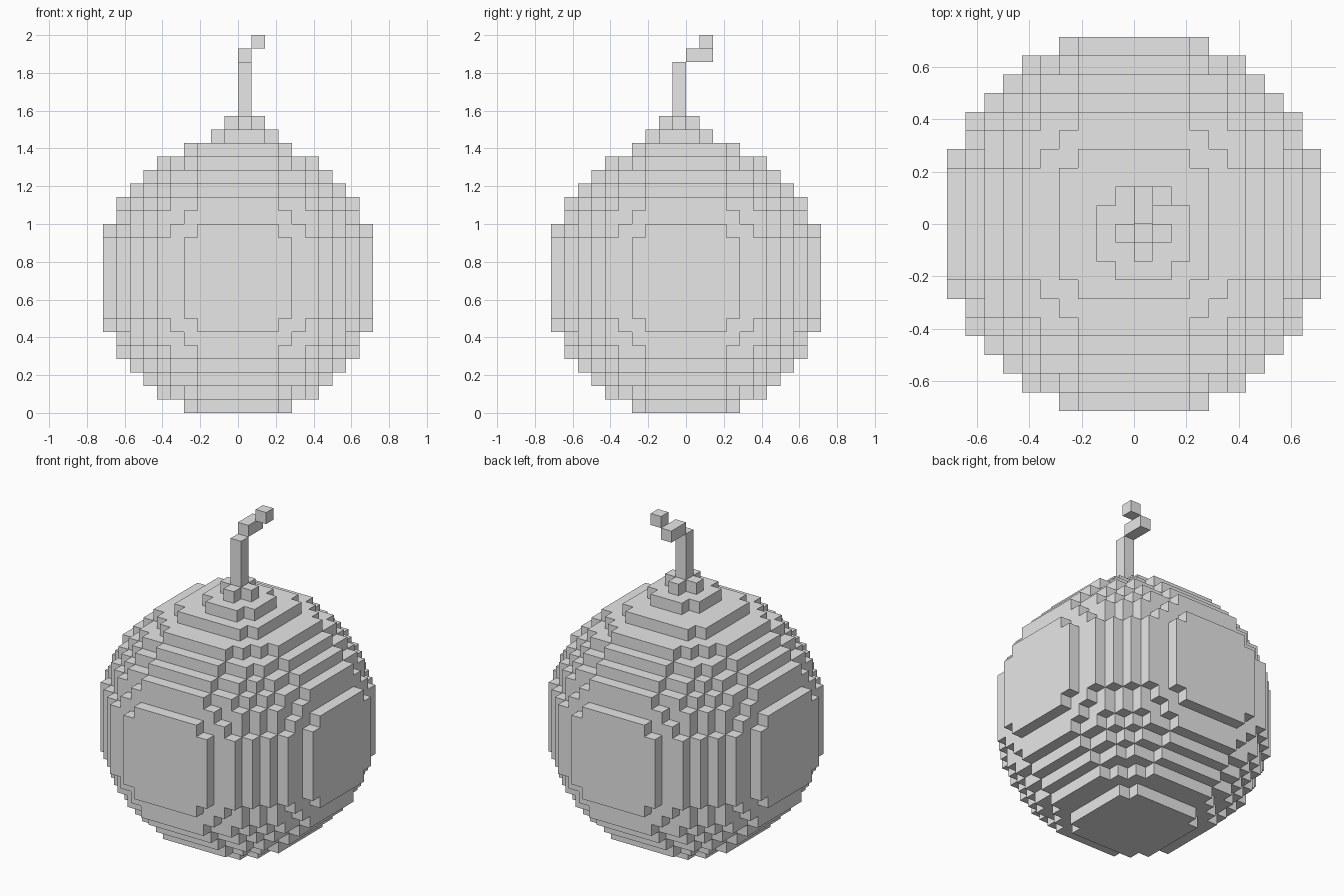
import bpy
import bmesh
from mathutils import Vector

cube = bpy.data.objects.get("Cube")
if cube:
    bpy.data.objects.remove(cube, do_unlink=True)

UNIT = 1 / 14          # edge of one block
R = 10                 # body half-width in blocks

grey = bpy.data.materials.new("light grey")
grey.use_nodes = True
colour = (0.8, 0.8, 0.8, 1)
grey.diffuse_color = colour
grey.node_tree.nodes["Principled BSDF"].inputs["Base Color"].default_value = colour


def blocks(x, y, z):
    """Cells of a box given as three (start, end) ranges."""
    return {(i, j, k) for i in range(*x) for j in range(*y) for k in range(*z)}


def build(name, cells):
    """Mesh of the outer skin of a set of cells."""
    bm = bmesh.new()
    for cell in cells:
        centre = Vector(cell) + Vector((0.5, 0.5, 0.5))
        for axis in range(3):
            for sign in (-1, 1):
                n = Vector((0, 0, 0))
                n[axis] = sign
                if tuple(int(c + d) for c, d in zip(cell, n)) in cells:
                    continue
                u = Vector((0, 0, 0))
                u[(axis + 1) % 3] = 1
                v = n.cross(u)
                corners = [centre + (n + a * u + b * v) / 2
                           for a, b in ((-1, -1), (1, -1), (1, 1), (-1, 1))]
                bm.faces.new([bm.verts.new(p * UNIT) for p in corners])
    bmesh.ops.remove_doubles(bm, verts=bm.verts[:], dist=UNIT / 100)
    mesh = bpy.data.meshes.new(name)
    bm.to_mesh(mesh)
    bm.free()
    mesh.materials.append(grey)
    obj = bpy.data.objects.new(name, mesh)
    bpy.context.collection.objects.link(obj)
    return obj


# Round stepped body
span = (-R, R)
ball = {(i, j, k + R) for i, j, k in blocks(span, span, span)
        if Vector((i + 0.5, j + 0.5, k + 0.5)).length < R + 0.5}
build("body", ball)

# Two stepped collars at the top
build("lower_collar", blocks((-1, 2), (-3, 2), (20, 21)) | blocks((-2, 3), (-2, 1), (20, 21)))
build("upper_collar", blocks((0, 1), (-2, 1), (21, 22)) | blocks((-1, 2), (-1, 0), (21, 22)))

# Upright stem with a bent end
build("stem", blocks((0, 1), (-1, 0), (22, 26)))
build("stem_bend", blocks((0, 1), (0, 2), (26, 27)))
build("stem_tip", blocks((1, 2), (1, 2), (27, 28)))
